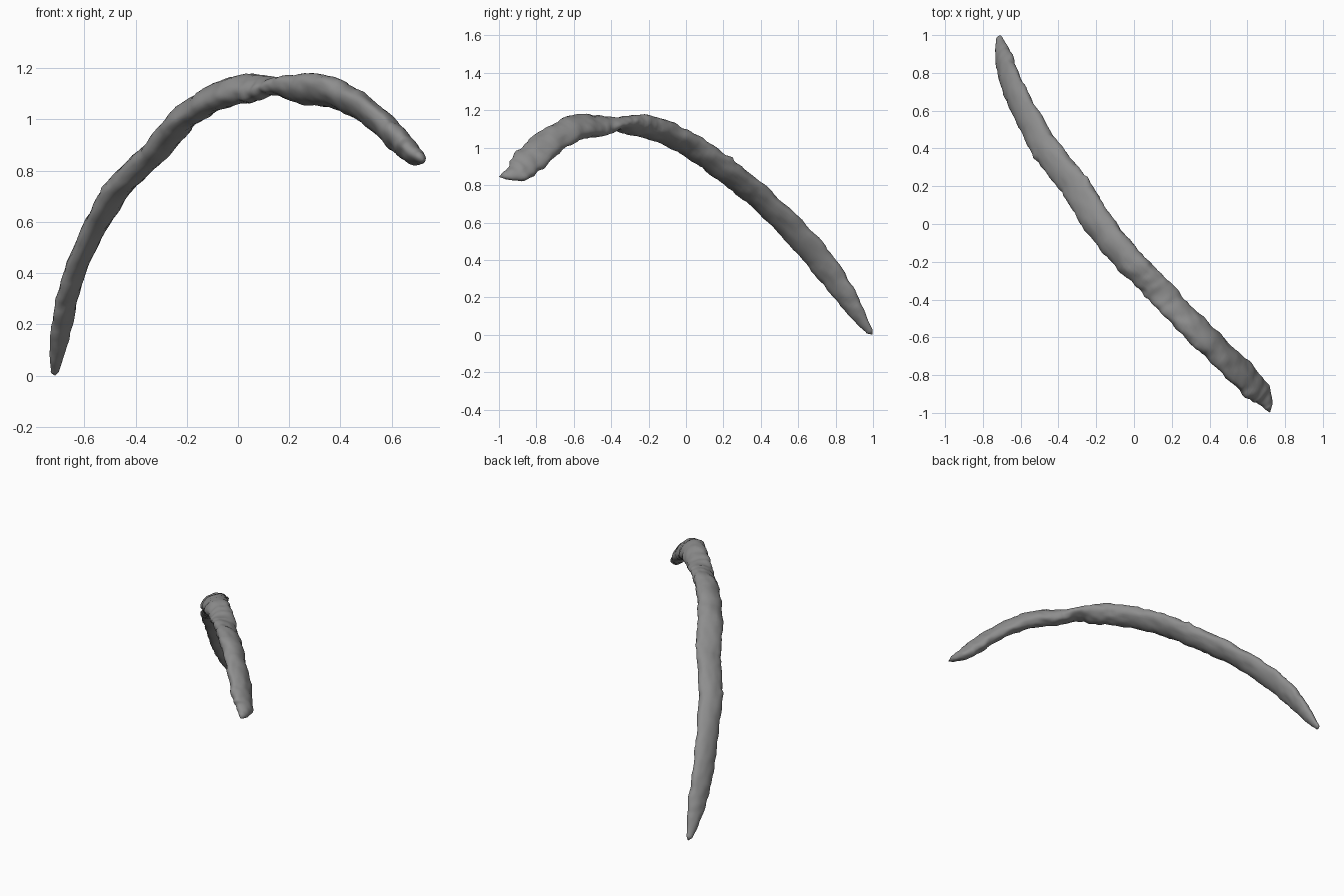
import bpy, bmesh, math
from mathutils import Vector, noise

cube = bpy.data.objects.get("Cube")
if cube:
    bpy.data.objects.remove(cube, do_unlink=True)

grey = bpy.data.materials.new("plain_grey")
grey.use_nodes = True
colour = (0.27, 0.27, 0.27, 1)
grey.diffuse_color = colour
grey.node_tree.nodes["Principled BSDF"].inputs["Base Color"].default_value = colour

# Stations along the stem: x, y, z, half width, half thickness, twist in degrees
stations = [
    (-.714, .982, .016, .02, .014, 45), (-.697, .9, .135, .05, .031, 48),
    (-.667, .79, .30, .072, .036, 48), (-.597, .63, .5, .078, .04, 43),
    (-.468, .4, .73, .078, .046, 26), (-.313, .2, .885, .082, .047, 24),
    (-.188, 0, 1.025, .083, .049, 24), (-.03, -.19, 1.107, .08, .054, 26),
    (.08, -.295, 1.122, .074, .048, 20), (.15, -.37, 1.13, .072, .033, 0),
    (.23, -.46, 1.117, .074, .05, -28), (.36, -.59, 1.107, .079, .054, -36),
    (.5, -.725, 1.035, .082, .046, -38), (.615, -.84, .93, .084, .045, -40),
    (.675, -.9, .872, .066, .036, -40), (.714, -.965, .85, .026, .02, -35),
]


def spline(a, b, c, d, t):
    return 0.5 * (2*b + (c-a)*t + (2*a-5*b+4*c-d)*t*t + (3*b-a-3*c+d)*t**3)


# Resample the stations smoothly
padded = [stations[0]] + stations + [stations[-1]]
path = []
for i in range(len(stations) - 1):
    for k in range(10):
        path.append([spline(*v, k / 10) for v in zip(*padded[i:i + 4])])
path.append(list(stations[-1]))
centres = [Vector(p[:3]) for p in path]

# Loft lumpy, twisting oval rings along the path
SIDES = 32
bm = bmesh.new()
rings = []
for i, (x, y, z, width, thick, twist) in enumerate(path):
    along = (centres[min(i + 1, len(path) - 1)] - centres[max(i - 1, 0)]).normalized()
    side = Vector((-along.y, along.x, 0)).normalized()
    up = along.cross(side)
    t = math.radians(twist)
    major = side * math.cos(t) + up * math.sin(t)
    minor = up * math.cos(t) - side * math.sin(t)
    ring = []
    for j in range(SIDES):
        a = math.tau * j / SIDES
        offset = major * math.cos(a) * width + minor * math.sin(a) * thick
        point = centres[i] + offset
        # broad lumps, plus shallow wrapped folds
        lump = 1 + 0.09 * noise.noise(point * 12) + 0.1 * noise.noise(point * 28)
        fold = 0.035 * math.sin(i * 0.95 + a)
        ring.append(bm.verts.new(centres[i] + offset * (lump + fold)))
    rings.append(ring)

for r, s in zip(rings, rings[1:]):
    for j in range(SIDES):
        k = (j + 1) % SIDES
        bm.faces.new((r[j], r[k], s[k], s[j]))

# Rounded tips
for ring, inner, reach in ((rings[0], centres[0], Vector((0, .016, -.016))),
                           (rings[-1], centres[-1], Vector((.006, -.034, -.006)))):
    tip = bm.verts.new(inner + reach)
    for j in range(SIDES):
        bm.faces.new((ring[j], ring[(j + 1) % SIDES], tip))

# Small snags on the skin
for spot, pull in ((Vector((-.51, .365, .72)), Vector((-.02, -.01, .004))),
                   (Vector((-.26, .245, .935)), Vector((.008, .016, .01)))):
    for v in bm.verts:
        near = 1 - (v.co - spot).length / 0.035
        if near > 0:
            v.co += pull * near
bmesh.ops.recalc_face_normals(bm, faces=bm.faces)

mesh = bpy.data.meshes.new("curved_stem")
bm.to_mesh(mesh)
bm.free()
stem = bpy.data.objects.new("curved_stem", mesh)
bpy.context.collection.objects.link(stem)
mesh.materials.append(grey)
bpy.context.view_layer.objects.active = stem
stem.select_set(True)
bpy.ops.object.shade_smooth_by_angle(angle=math.radians(40))
